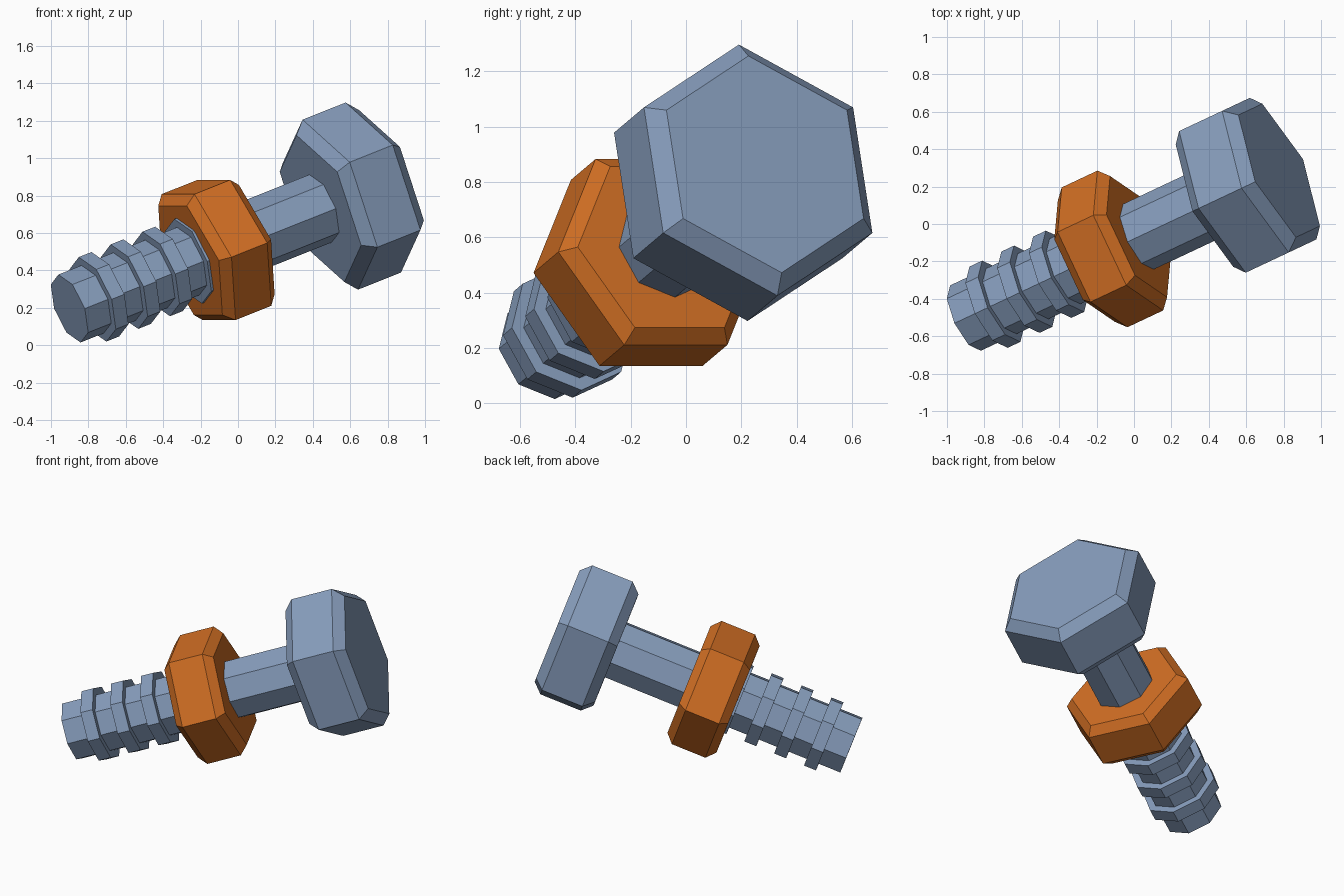
import bpy, bmesh, math
from mathutils import Matrix, Vector

cube = bpy.data.objects.get("Cube")
if cube:
    bpy.data.objects.remove(cube, do_unlink=True)


def material(name, color):
    m = bpy.data.materials.new(name)
    m.use_nodes = True
    m.diffuse_color = (*color, 1)
    m.node_tree.nodes["Principled BSDF"].inputs["Base Color"].default_value = (*color, 1)
    return m


steel = material("steel blue", (0.24, 0.335, 0.5))
orange = material("orange", (0.63, 0.155, 0.017))

# Tilted bolt frame: origin at the tip, local z along the shaft, local x upward
tip = Vector((-0.901, -0.503, 0.196))
head_face = Vector((0.776, 0.286, 0.864))
axis = (head_face - tip).normalized()
length = (head_face - tip).length
up = (Vector((0, 0, 1)) - axis * axis.z).normalized()
side = axis.cross(up)
frame = Matrix((up, side, axis)).transposed().to_4x4()
frame.translation = tip


def lathe(name, profile, sides, mat, turn=0.0):
    """Flat-sided solid from (distance along axis, radius) points."""
    bm = bmesh.new()
    rings = []
    for z, r in profile:
        angles = [turn + math.tau * i / sides for i in range(sides)]
        rings.append([bm.verts.new((r * math.cos(a), r * math.sin(a), z)) for a in angles])
    for low, high in zip(rings, rings[1:]):
        for i in range(sides):
            j = (i + 1) % sides
            bm.faces.new((low[i], low[j], high[j], high[i]))
    bm.faces.new(rings[0][::-1])
    bm.faces.new(rings[-1])
    mesh = bpy.data.meshes.new(name)
    bm.to_mesh(mesh)
    bm.free()
    mesh.materials.append(mat)
    obj = bpy.data.objects.new(name, mesh)
    obj.matrix_world = frame
    bpy.context.collection.objects.link(obj)
    return obj


def chamfered(center, half, radius, cut, inset):
    """Profile of a prism chamfered at both ends."""
    return [(center - half - cut, radius - inset), (center - half, radius),
            (center + half, radius), (center + half + cut, radius - inset)]


# Threaded shaft: one profile with four square ridges near the tip
shaft_r, ridge_r, pitch = 0.193, 0.24, 0.2
profile = [(0, shaft_r)]
for k in range(4):
    start, end = 0.145 + k * pitch, 0.225 + k * pitch
    profile += [(start, shaft_r), (start, ridge_r), (end, ridge_r), (end, shaft_r)]
profile.append((length - 0.3, shaft_r))
lathe("threaded_shaft", profile, 8, steel)

# Hexagonal head
lathe("bolt_head", chamfered(length - 0.197, 0.135, 0.483, 0.062, 0.066), 6, steel)

# Hexagonal nut, turned so a flat faces up
lathe("nut", chamfered(length - 1.047, 0.112, 0.413, 0.052, 0.055), 6, orange, math.radians(30))
